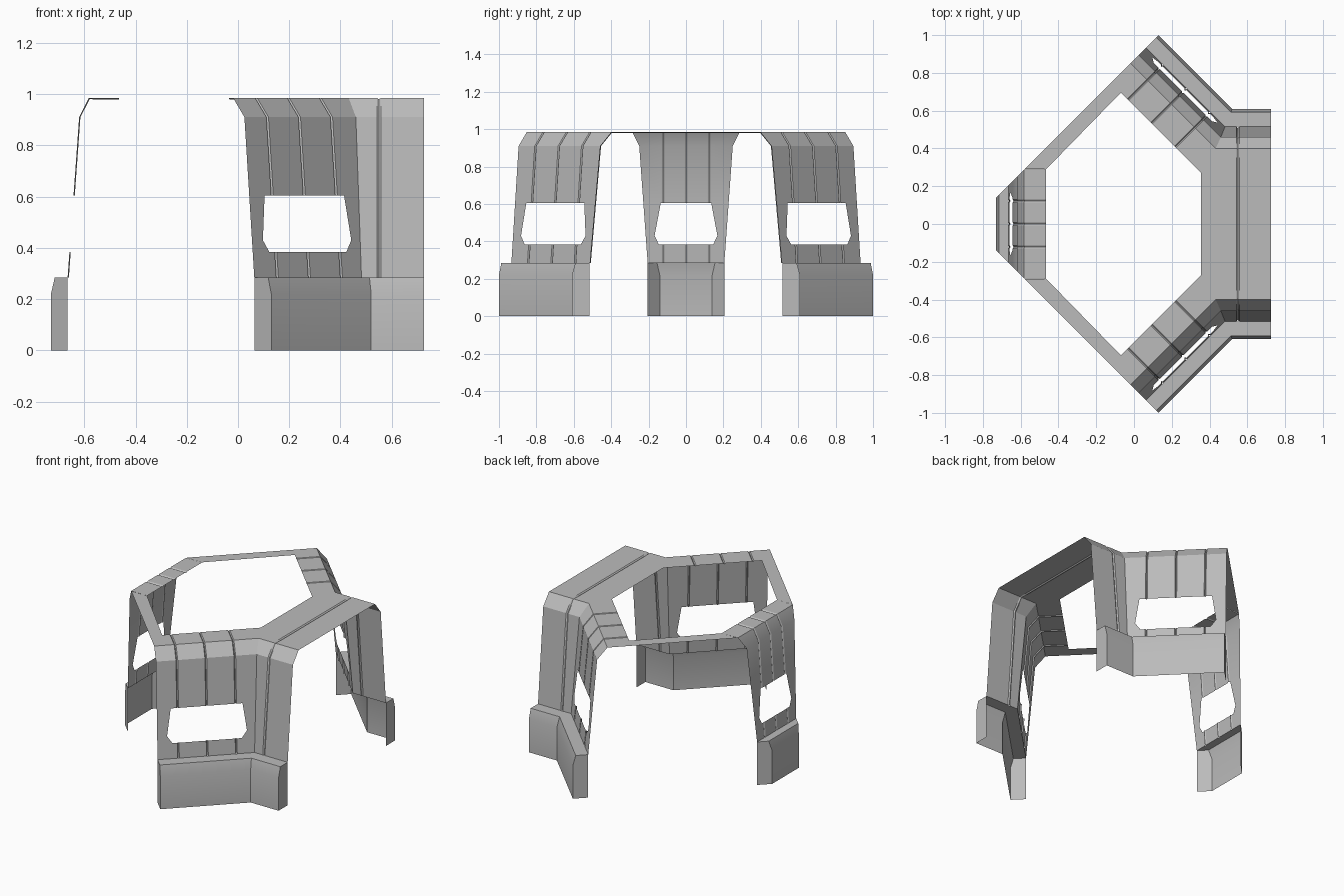
import bpy, bmesh, math
from mathutils import Vector as V

if "Cube" in bpy.data.objects:
    bpy.data.objects.remove(bpy.data.objects["Cube"])

grey = bpy.data.materials.new("plain grey")
grey.use_nodes = True
COL = (0.5, 0.5, 0.5, 1)
grey.diffuse_color = COL
grey.node_tree.nodes["Principled BSDF"].inputs["Base Color"].default_value = COL

S0 = -0.87                      # free end of the diagonal panels (x + y)
G = 0.008                       # groove half width
CENTRE = V((0, 0, 0.1))


def finish(bm, name, side=1):
    """Mirror in y if asked, face the sheet outwards and make the object."""
    for v in bm.verts:
        v.co.y *= side
    bm.normal_update()
    for f in bm.faces:
        if f.normal.dot(f.calc_center_median() - CENTRE) < 0:
            f.normal_flip()
    me = bpy.data.meshes.new(name)
    bm.to_mesh(me)
    bm.free()
    me.materials.append(grey)
    ob = bpy.data.objects.new(name, me)
    bpy.context.collection.objects.link(ob)
    bpy.ops.object.select_all(action='DESELECT')
    ob.select_set(True)
    bpy.context.view_layer.objects.active = ob
    bpy.ops.object.shade_smooth_by_angle(angle=math.radians(30))


def loft(bm, rows):
    """Join rows of points into a sheet; returns faces row by row."""
    vs = [[bm.verts.new(p) for p in r] for r in rows]
    return [[bm.faces.new((a[i], a[i + 1], b[i + 1], b[i])) for i in range(len(a) - 1)]
            for a, b in zip(vs, vs[1:])]


def grooved_row(left, right, dip, axis, grooves):
    """Points from left to right with narrow V grooves at given axis positions."""
    left, right, dip = V(left), V(right), V(dip)
    ul, ur = left.dot(axis), right.dot(axis)
    at = lambda u: left.lerp(right, (u - ul) / (ur - ul))
    pts = [left]
    for g in grooves:
        pts += [at(g - G), at(g) + dip, at(g + G)]
    return pts + [right]


def cut_window(bm, faces, axis, outline):
    """Cut a convex opening given as (axis position, z) points."""
    n = len(outline)
    mid = V((sum(p[0] for p in outline) / n, sum(p[1] for p in outline) / n))
    place = lambda u, z: axis * (u / axis.length_squared) + V((0, 0, z))
    inside = list(faces)
    for i in range(n):
        (u0, z0), (u1, z1) = outline[i], outline[(i + 1) % n]
        no = axis * (z1 - z0) + V((0, 0, u0 - u1))
        co = place(u0, z0)
        if no.dot(place(*mid) - co) > 0:
            no = -no
        geom = set(inside)
        for f in inside:
            geom.update(f.edges)
            geom.update(f.verts)
        res = bmesh.ops.bisect_plane(bm, geom=list(geom), dist=1e-5, plane_co=co, plane_no=no)
        inside = [f for f in res["geom"] if isinstance(f, bmesh.types.BMFace)
                  and no.dot(f.calc_center_median() - co) < 0]
    bmesh.ops.delete(bm, geom=inside, context='FACES')


def window(mid, top, wide, low):
    return [(mid - top, 0.605), (mid + top, 0.605), (mid + wide, 0.43),
            (mid + low, 0.383), (mid - low, 0.383), (mid - wide, 0.43)]


def free_end(c):
    """Point on the free end of a diagonal panel level with mitre corner c."""
    d = c[0] - c[1]
    return V(((S0 + d) / 2, (S0 - d) / 2, c[2]))


# Mitre corners between diagonal panel and arch, bottom to top
SKIRT = [(0.52, -0.61, 0), (0.52, -0.61, 0.22), (0.513, -0.592, 0.285), (0.482, -0.515, 0.285)]
WALL = [(0.482, -0.515, 0.285), (0.46, -0.46, 0.91), (0.432, -0.40, 0.985), (0.355, -0.27, 0.985)]
DIAG = V((1, 1, 0))
END_X = 0.725

for side, tag in ((1, "front"), (-1, "back")):
    # Diagonal wall panel with window
    bm = bmesh.new()
    dips = [(-.006, .006, 0), (-.006, .006, 0), (-.003, .003, -.005), (0, 0, -.006)]
    faces = loft(bm, [grooved_row(free_end(c), c, d, DIAG, (-0.69, -0.44, -0.19))
                      for c, d in zip(WALL, dips)])
    cut_window(bm, faces[0], DIAG, window(-0.44, 0.31, 0.345, 0.30))
    finish(bm, tag + "_diagonal_panel", side)

    # Skirt around the foot, closed at both ends
    bm = bmesh.new()
    rows = [[free_end(c), V(c), V((END_X, c[1], c[2]))] for c in SKIRT]
    loft(bm, rows)
    for k in (0, 2):
        ring = [r[k] for r in rows]
        ring.append(V((ring[-1].x, ring[-1].y, 0)))
        bm.faces.new([bm.verts.new(p) for p in ring])
    bmesh.ops.remove_doubles(bm, verts=bm.verts, dist=1e-4)
    finish(bm, tag + "_skirt", side)

    # Flat roof rail to the side panel
    bm = bmesh.new()
    z = 0.985
    quad = [(-0.58, -0.29, z), (-0.465, -0.29, z), (-0.07, -0.695, z), (-0.1225, -0.7475, z)]
    bm.faces.new([bm.verts.new(p) for p in quad])
    finish(bm, tag + "_roof_rail", side)

# Wide arch over the open end
bm = bmesh.new()
half = list(zip(WALL, [(0, .006, 0), (0, .006, 0), (0, .003, -.005), (0, 0, -.006)]))
rows = []
for sgn, part in ((1, half), (-1, half[::-1])):
    for c, d in part:
        y = c[1] * sgn
        rows.append(grooved_row((c[0], y, c[2]), (END_X, y, c[2]),
                                (0, d[1] * sgn, d[2]), V((1, 0, 0)), (0.55,)))
loft(bm, rows)
finish(bm, "arch")

# Side panel with window
YAX = V((0, 1, 0))
span = lambda x: min(x + 0.87, 0.29)
bm = bmesh.new()
prof = [(-0.665, 0.285, .005, 0), (-0.62, 0.91, .005, 0), (-0.582, 0.985, .003, -.005),
        (-0.465, 0.985, 0, -.006)]
faces = loft(bm, [grooved_row((x, -span(x), z), (x, span(x), z), (dx, 0, dz), YAX,
                              (-0.122, 0, 0.122)) for x, z, dx, dz in prof])
cut_window(bm, faces[0], YAX, window(0, 0.135, 0.168, 0.145))
finish(bm, "side_panel")

# Skirt of the side panel
bm = bmesh.new()
rows = [[V((x, -span(x), z)), V((x, span(x), z))]
        for x, z in ((-0.73, 0), (-0.73, 0.22), (-0.715, 0.285), (-0.665, 0.285))]
loft(bm, rows)
for k in (0, 1):
    ring = [r[k] for r in rows]
    ring.append(V((ring[-1].x, ring[-1].y, 0)))
    bm.faces.new([bm.verts.new(p) for p in ring])
bmesh.ops.remove_doubles(bm, verts=bm.verts, dist=1e-4)
finish(bm, "side_skirt")
